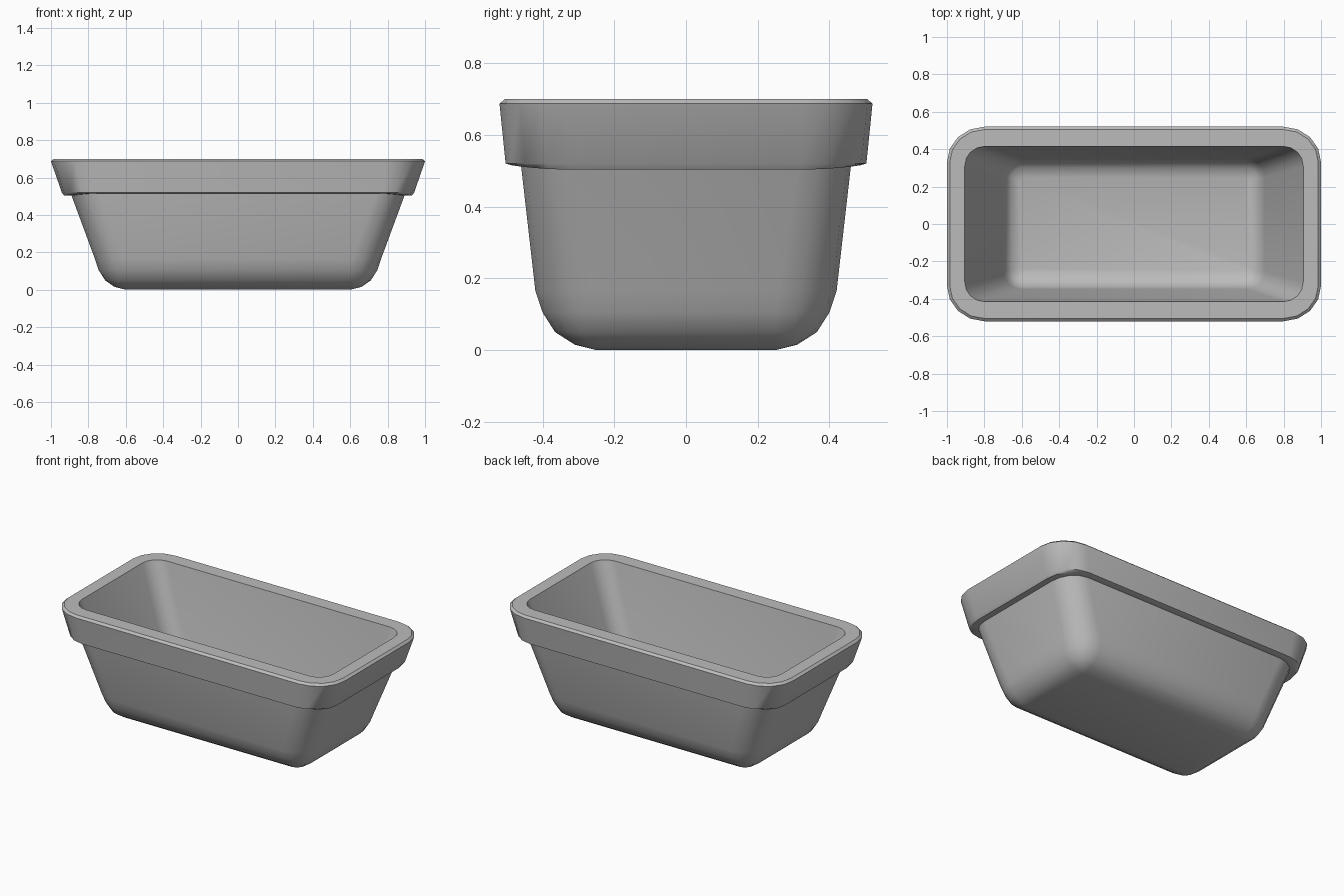
import bpy
import bmesh
from math import sin, cos, pi

SEGMENTS = 4  # facets per rounded corner

cube = bpy.data.objects.get("Cube")
if cube:
    bpy.data.objects.remove(cube, do_unlink=True)

# Single plain clay-grey colour
grey = bpy.data.materials.new("planter grey")
grey.use_nodes = True
colour = (0.5, 0.5, 0.5, 1)
grey.diffuse_color = colour
bsdf = next(n for n in grey.node_tree.nodes if n.type == "BSDF_PRINCIPLED")
bsdf.inputs["Base Color"].default_value = colour
bsdf.inputs["Roughness"].default_value = 0.6


def rounded_ring(bm, half_x, half_y, corner_x, corner_y, z, side_lift=0):
    """Rounded rectangle; side_lift raises the long sides above the ends."""
    ring = []
    for quarter in range(4):
        for step in range(SEGMENTS + 1):
            a = (quarter + step / SEGMENTS) * pi / 2
            sx = 1 if quarter in (0, 3) else -1
            sy = 1 if quarter < 2 else -1
            x = sx * corner_x + cos(a) * (half_x - corner_x)
            y = sy * corner_y + sin(a) * (half_y - corner_y)
            ring.append(bm.verts.new((x, y, z + side_lift * sin(a) ** 2)))
    return ring


def loft(name, sections):
    """Skin the rings in order and close the first and last."""
    bm = bmesh.new()
    rings = [rounded_ring(bm, *s) for s in sections]
    for low, high in zip(rings, rings[1:]):
        for i in range(len(low)):
            j = (i + 1) % len(low)
            bm.faces.new((low[i], low[j], high[j], high[i]))
    bm.faces.new(rings[0][::-1])
    bm.faces.new(rings[-1])
    bmesh.ops.remove_doubles(bm, verts=bm.verts, dist=0.0005)
    bmesh.ops.recalc_face_normals(bm, faces=bm.faces)
    mesh = bpy.data.meshes.new(name)
    bm.to_mesh(mesh)
    bm.free()
    mesh.materials.append(grey)
    obj = bpy.data.objects.new(name, mesh)
    bpy.context.collection.objects.link(obj)
    bpy.ops.object.select_all(action="DESELECT")
    obj.select_set(True)
    bpy.context.view_layer.objects.active = obj
    bpy.ops.object.shade_smooth_by_angle(angle=0.6)
    return obj


# Half length, half width, corner centre x and y, height, lift of long sides
sections = [
    # Base and its rounded lower edge
    (0.60, 0.25, 0.60, 0.25, 0.0),
    (0.66, 0.31, 0.60, 0.25, 0.015),
    (0.71, 0.365, 0.60, 0.25, 0.05),
    (0.745, 0.40, 0.60, 0.25, 0.105),
    (0.765, 0.42, 0.61, 0.26, 0.165),
    # Tapered wall up to the collar
    (0.89, 0.46, 0.74, 0.31, 0.503, 0.012),
    # Collar underside, flared band and bevelled lip
    (0.93, 0.485, 0.76, 0.32, 0.503, 0.012),
    (0.942, 0.503, 0.77, 0.32, 0.52),
    (1.0, 0.52, 0.80, 0.33, 0.687),
    (0.985, 0.505, 0.80, 0.33, 0.70),
    # Inner wall and rounded floor
    (0.905, 0.415, 0.80, 0.31, 0.70),
    (0.70, 0.348, 0.60, 0.25, 0.16),
    (0.685, 0.335, 0.60, 0.25, 0.115),
    (0.655, 0.30, 0.60, 0.25, 0.08),
    (0.61, 0.25, 0.59, 0.23, 0.065),
]
loft("planter_trough", sections)
